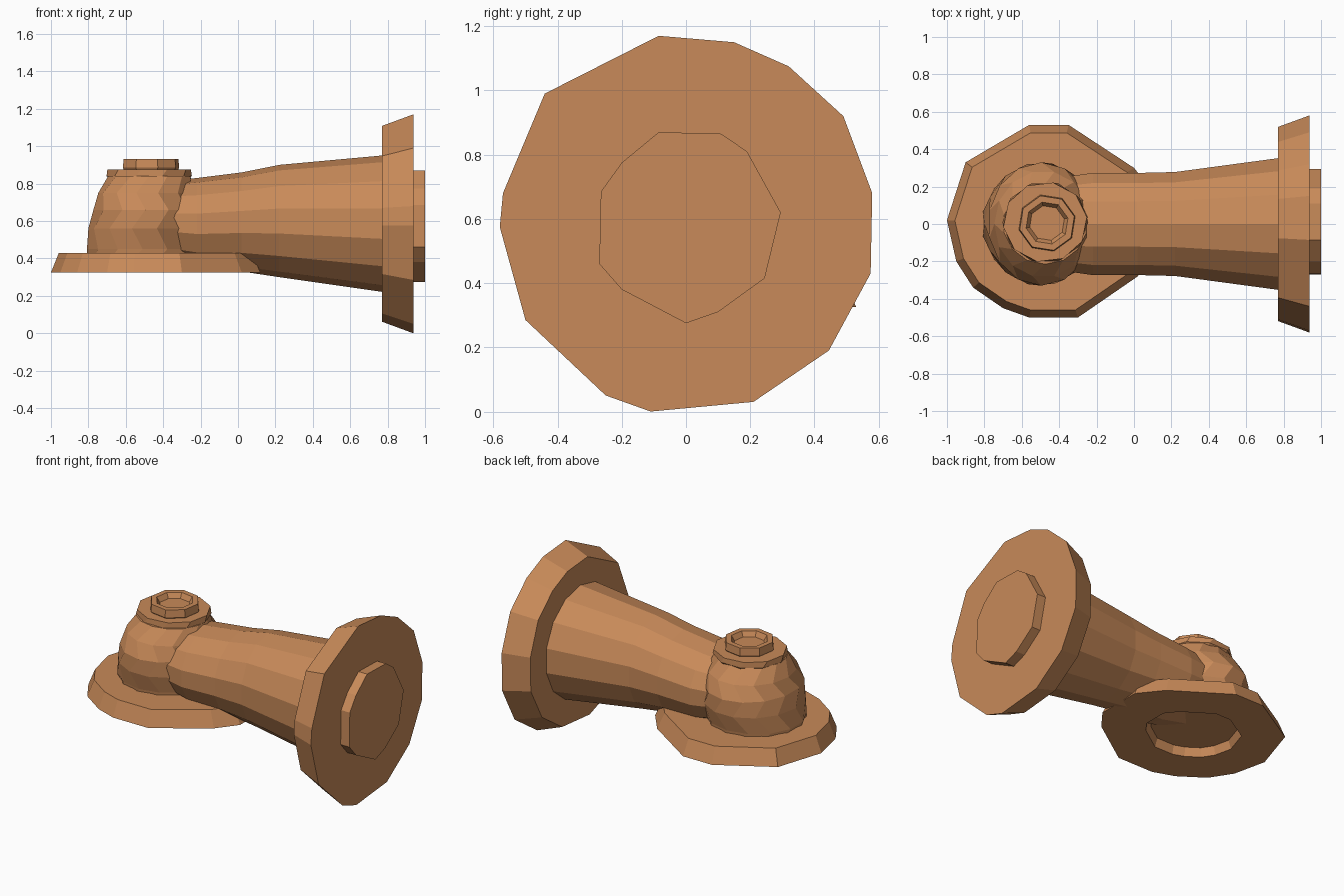
import bpy
import bmesh
from math import cos, sin, pi

cube = bpy.data.objects.get("Cube")
if cube:
    bpy.data.objects.remove(cube)

copper = bpy.data.materials.new("copper_brown")
copper.use_nodes = True
COLOUR = (0.58, 0.255, 0.10, 1)
copper.diffuse_color = COLOUR
copper.node_tree.nodes["Principled BSDF"].inputs["Base Color"].default_value = COLOUR


def loft(name, rings):
    """Skin a list of equal-length rings and close both ends."""
    bm = bmesh.new()
    loops = [[bm.verts.new(p) for p in ring] for ring in rings]
    n = len(loops[0])
    for a, b in zip(loops, loops[1:]):
        for i in range(n):
            j = (i + 1) % n
            bm.faces.new((a[i], a[j], b[j], b[i]))
    bm.faces.new(loops[0])
    bm.faces.new(loops[-1])
    bmesh.ops.recalc_face_normals(bm, faces=bm.faces)
    mesh = bpy.data.meshes.new(name)
    bm.to_mesh(mesh)
    bm.free()
    mesh.materials.append(copper)
    obj = bpy.data.objects.new(name, mesh)
    bpy.context.collection.objects.link(obj)
    return obj


def circle(rx, ry, n, phase=0.0):
    return [(rx * cos(2 * pi * (i + phase) / n), ry * sin(2 * pi * (i + phase) / n))
            for i in range(n)]


def scaled(outline, centre, s):
    return [(centre[0] + (u - centre[0]) * s, centre[1] + (v - centre[1]) * s)
            for u, v in outline]


def across_x(outline, x, dz=0.0):
    return [(x, u, v + dz) for u, v in outline]


def across_z(outline, z, dx=0.0, dy=0.0):
    return [(u + dx, v + dy, z) for u, v in outline]


# Large upright end flange, wider at its outer face
END = [(-.085, 1.17), (.15, 1.15), (.32, 1.075), (.49, .92), (.58, .68),
       (.575, .43), (.445, .19), (.21, .03), (-.11, .0), (-.25, .05),
       (-.5, .285), (-.58, .575), (-.57, .68), (-.44, .99)]
loft("end_flange", [across_x(scaled(END, (0, .585), .895), .77),
                    across_x(END, .937)])

# Raised face on the end flange
BOSS = [(-.085, .87), (.11, .865), (.19, .81), (.295, .62), (.245, .415),
        (.1, .31), (0, .275), (-.2, .38), (-.27, .46), (-.265, .685), (-.2, .775)]
loft("end_boss", [across_x(BOSS, .9), across_x(BOSS, 1.0)])

# Tapered horizontal pipe: x, centre height, half width, half height
PIPE = [(-.5, .60, .24, .2), (-.22, .585, .28, .245), (.02, .595, .28, .265),
        (.22, .6, .285, .3), (.8, .585, .365, .368)]
loft("pipe", [across_x(circle(ry, rz, 14, .5), x, z) for x, z, ry, rz in PIPE])

# Rounded elbow body: height, radius along x, radius along y, x offset
BODY = [(.38, .30, .29, -.51), (.45, .305, .30, -.51), (.56, .30, .33, -.50),
        (.66, .285, .33, -.495), (.75, .262, .285, -.485), (.84, .225, .215, -.475)]
loft("elbow_body", [across_z(circle(rx, ry, 14, .5 * (k % 2)), z, dx)
                    for k, (z, rx, ry, dx) in enumerate(BODY)])

# Lower flange with an opening recessed into its underside
BASE = [(-1, .02), (-.9, .33), (-.56, .53), (-.35, .53), (0, .3), (.12, .15),
        (.12, -.15), (.02, -.28), (-.3, -.5), (-.56, -.5), (-.7, -.45),
        (-.86, -.34), (-.95, -.2)]
MID = (-.47, 0)
HOLE = scaled(BASE, MID, .52)
loft("lower_flange", [across_z(scaled(BASE, MID, .92), .43),
                      across_z(BASE, .325),
                      across_z(HOLE, .325),
                      across_z(scaled(HOLE, MID, .9), .415)])

# Collar and dished cap on top of the elbow
loft("top_collar", [across_z(circle(.20, .20, 10), .82, -.475, .01),
                    across_z(circle(.228, .218, 10), .84, -.475, .01),
                    across_z(circle(.225, .215, 10, .2), .876, -.475, .01)])
loft("top_cap", [across_z(circle(r, r, 8, .3), z, -.465, .005)
                 for r, z in ((.14, .86), (.155, .885), (.15, .932), (.115, .932), (.095, .9))])
